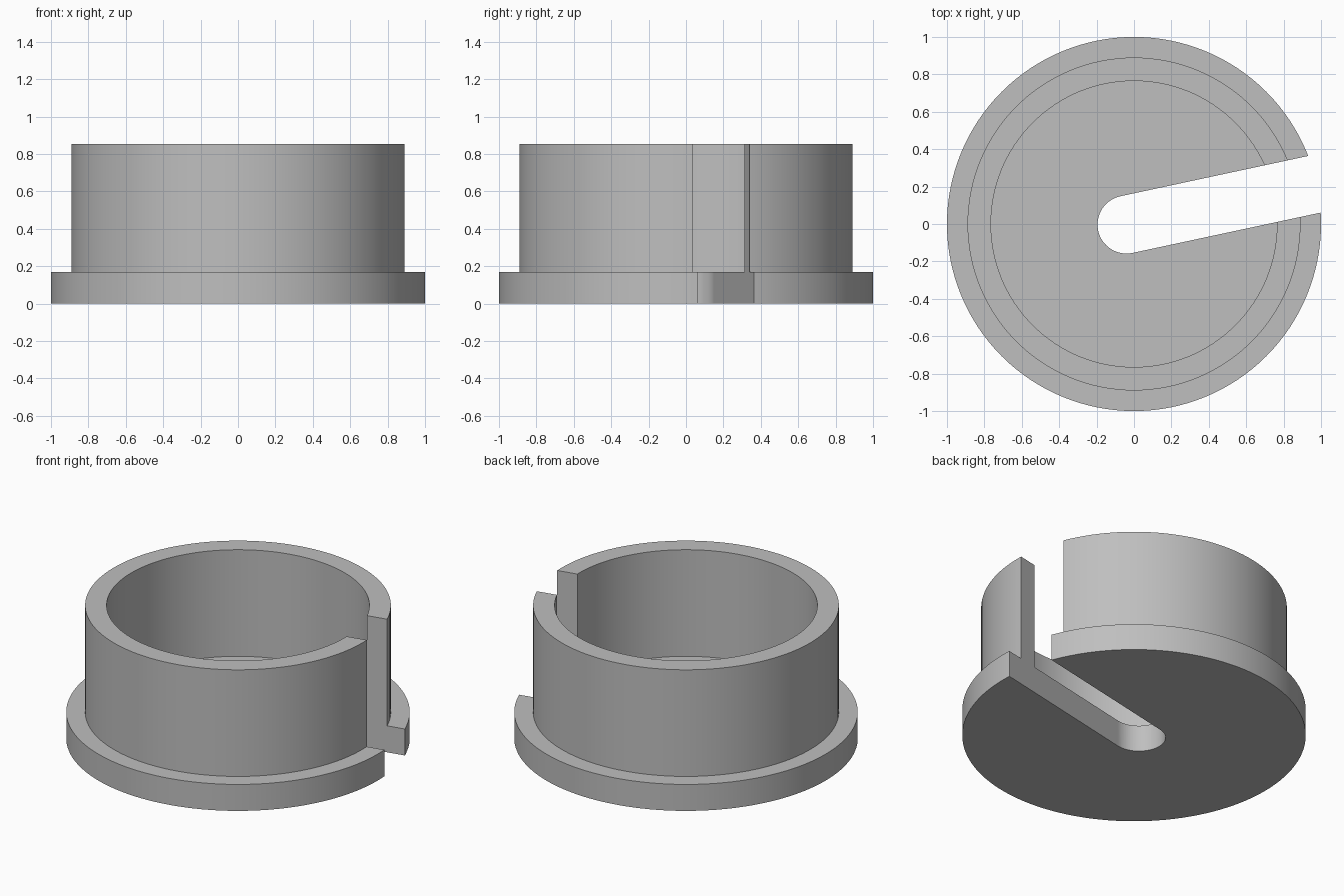
import bpy, bmesh
from math import cos, sin, pi, radians
from mathutils import Matrix

cube = bpy.data.objects.get("Cube")
if cube:
    bpy.data.objects.remove(cube, do_unlink=True)

FLANGE_R, WALL_R, BORE_R = 1.0, 0.89, 0.765
FLOOR_Z, TOP_Z = 0.17, 0.855
SLOT_R, SLOT_ANGLE = 0.155, radians(12.1)
SEGMENTS = 128

grey = bpy.data.materials.new("plain grey")
grey.use_nodes = True
colour = (0.52, 0.52, 0.52, 1)
grey.diffuse_color = colour
grey.node_tree.nodes["Principled BSDF"].inputs["Base Color"].default_value = colour


def finish(bm, name):
    bmesh.ops.recalc_face_normals(bm, faces=bm.faces)
    mesh = bpy.data.meshes.new(name)
    bm.to_mesh(mesh)
    bm.free()
    mesh.materials.append(grey)
    obj = bpy.data.objects.new(name, mesh)
    bpy.context.collection.objects.link(obj)
    return obj


# Flanged cup: a stepped profile turned about z
profile = [(0, 0), (FLANGE_R, 0), (FLANGE_R, FLOOR_Z), (WALL_R, FLOOR_Z),
           (WALL_R, TOP_Z), (BORE_R, TOP_Z), (BORE_R, FLOOR_Z), (0, FLOOR_Z)]
bm = bmesh.new()
verts = [bm.verts.new((r, 0, z)) for r, z in profile]
edges = [bm.edges.new(pair) for pair in zip(verts, verts[1:])]
bmesh.ops.spin(bm, geom=verts + edges, cent=(0, 0, 0), axis=(0, 0, 1),
               angle=2 * pi, steps=SEGMENTS, use_merge=True)
bmesh.ops.remove_doubles(bm, verts=bm.verts, dist=1e-4)
cup = finish(bm, "flanged_cup")

# Slot cutter: a round-ended bar running out through one side
bm = bmesh.new()
arc = [pi / 2 + pi * i / 32 for i in range(33)]
outline = [(SLOT_R * cos(a), SLOT_R * sin(a)) for a in arc]
outline += [(2, -SLOT_R), (2, SLOT_R)]
face = bm.faces.new([bm.verts.new((x, y, -0.5)) for x, y in outline])
side = bmesh.ops.extrude_face_region(bm, geom=[face])["geom"]
bmesh.ops.translate(bm, vec=(0, 0, 2),
                    verts=[v for v in side if isinstance(v, bmesh.types.BMVert)])
bm.transform(Matrix.Translation((-0.04, -0.003, 0)) @ Matrix.Rotation(SLOT_ANGLE, 4, "Z"))
cutter = finish(bm, "slot_cutter")
cutter.hide_render = True

# Cut the slot and tidy up
cut = cup.modifiers.new("slot", "BOOLEAN")
cut.operation = "DIFFERENCE"
cut.solver = "EXACT"
cut.object = cutter
bpy.ops.object.select_all(action="DESELECT")
cup.select_set(True)
bpy.context.view_layer.objects.active = cup
bpy.ops.object.modifier_apply(modifier=cut.name)
bpy.data.objects.remove(cutter, do_unlink=True)
bpy.ops.object.shade_smooth_by_angle(angle=radians(30))
